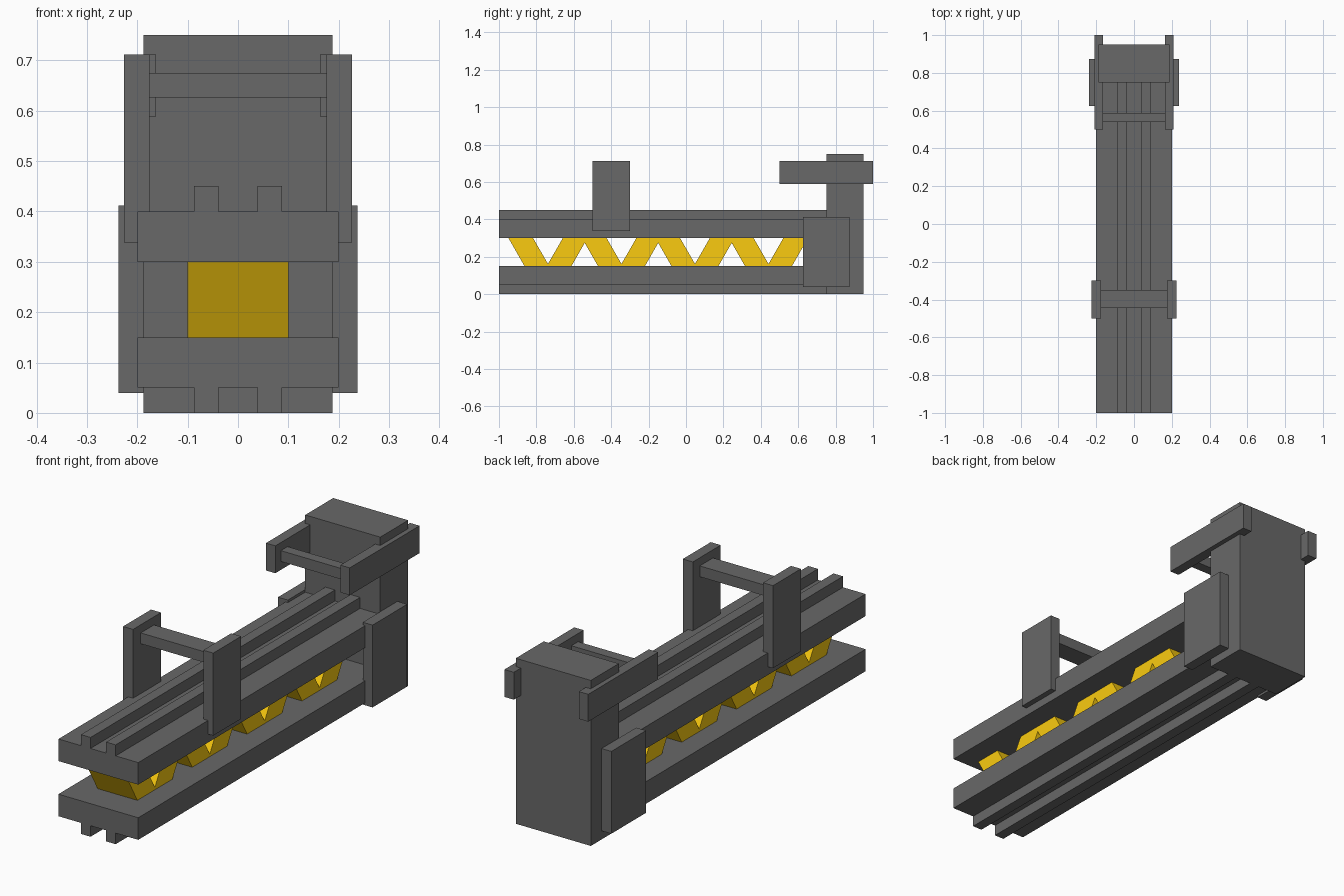
import bpy

if "Cube" in bpy.data.objects:
    bpy.data.objects.remove(bpy.data.objects["Cube"])


def material(name, color):
    mat = bpy.data.materials.new(name)
    mat.diffuse_color = color
    mat.use_nodes = True
    mat.node_tree.nodes["Principled BSDF"].inputs["Base Color"].default_value = mat.diffuse_color
    return mat


yellow = material("yellow_paint", (0.96, 0.60, 0.005, 1))
dark = material("dark_metal", (0.14, 0.14, 0.14, 1))


def prism(name, profile, x0, x1, mat=dark):
    """Extrude a counter-clockwise (y, z) profile from x0 to x1."""
    n = len(profile)
    verts = [(x, y, z) for x in (x0, x1) for y, z in profile]
    faces = [tuple(reversed(range(n))), tuple(range(n, 2 * n))]
    faces += [(i, (i + 1) % n, n + (i + 1) % n, n + i) for i in range(n)]
    mesh = bpy.data.meshes.new(name)
    mesh.from_pydata(verts, [], faces)
    mesh.materials.append(mat)
    obj = bpy.data.objects.new(name, mesh)
    bpy.context.collection.objects.link(obj)
    return obj


def box(name, x, y, z):
    return prism(name, [(y[0], z[0]), (y[1], z[0]), (y[1], z[1]), (y[0], z[1])], *x)


def box_pair(name, x, y, z):
    """The same box on both sides of x = 0."""
    box(name + "_right", x, y, z)
    box(name + "_left", (-x[1], -x[0]), y, z)


# Beams with outward-facing rails
length = (-1.0, 0.8)
box("lower_beam", (-0.2, 0.2), length, (0.05, 0.15))
box("upper_beam", (-0.2, 0.2), length, (0.30, 0.40))
box_pair("lower_rail", (0.039, 0.087), length, (0.0, 0.05))
box_pair("upper_rail", (0.039, 0.087), length, (0.40, 0.45))

# Zigzag bracing between the beams
half, lean = 0.066, 0.043
for k in range(4):
    valley = -0.738 + 0.393 * k
    for side, s in (("front", 1), ("back", -1)):
        c = valley - s * 0.1025
        low, high = c + s * lean, c - s * lean
        prism(f"{side}_strut_{k + 1}",
              [(low - half, 0.15), (low + half, 0.15),
               (high + half, 0.30), (high - half, 0.30)], -0.1, 0.1, yellow)

# End column and its side plates
box("end_column", (-0.188, 0.188), (0.75, 0.95), (0.0, 0.75))
box_pair("side_plate", (0.188, 0.237), (0.625, 0.873), (0.039, 0.412))

# Rear arms with cross bar
box_pair("rear_arm", (0.163, 0.21), (0.5, 1.0), (0.588, 0.712))
box("rear_cross_bar", (-0.165, 0.165), (0.54, 0.588), (0.626, 0.675))

# Front posts with cross bar
box_pair("front_post", (0.176, 0.226), (-0.5, -0.3), (0.338, 0.712))
box("front_cross_bar", (-0.178, 0.178), (-0.445, -0.35), (0.626, 0.675))
